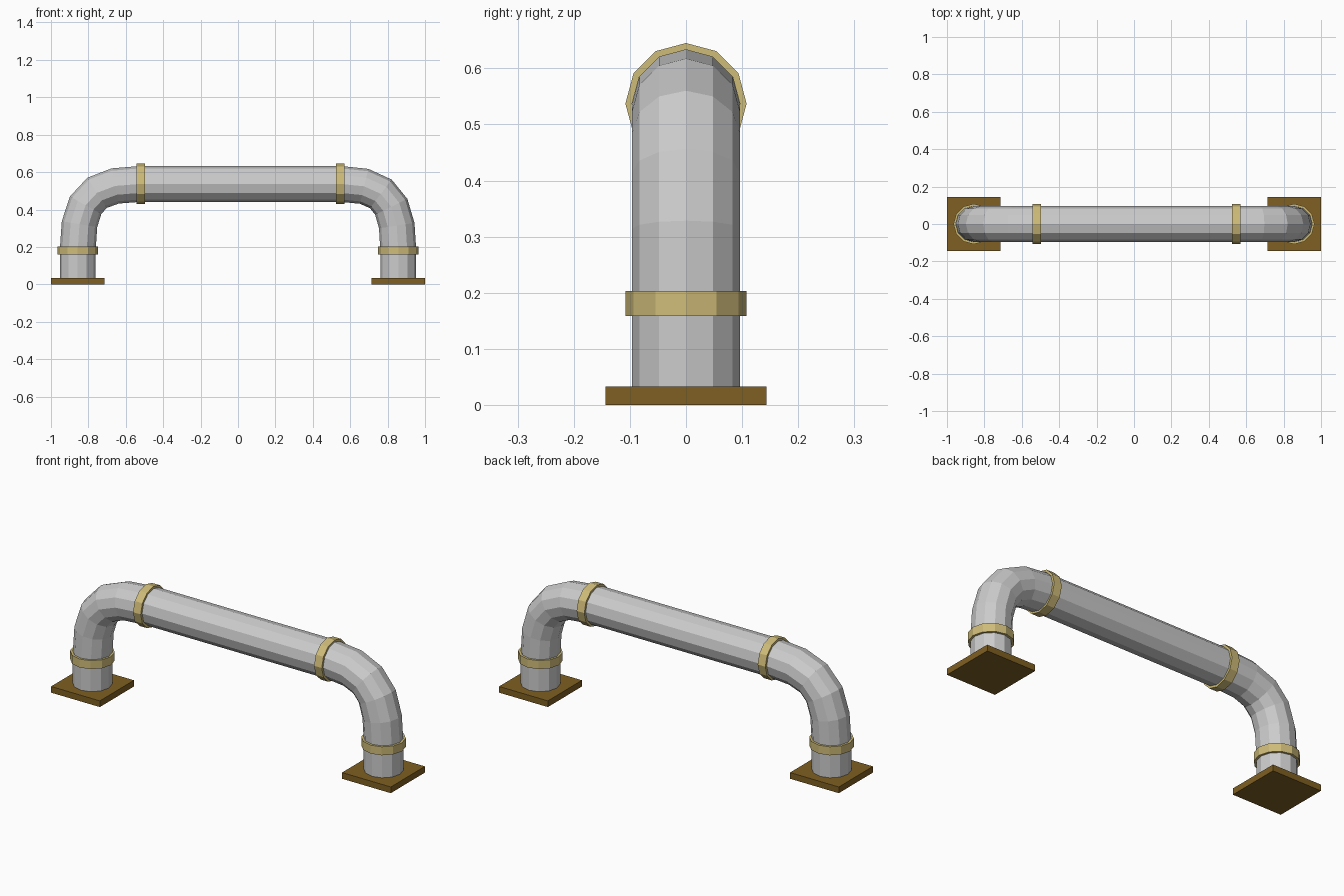
import bpy, bmesh, math
from mathutils import Vector

if "Cube" in bpy.data.objects:
    bpy.data.objects.remove(bpy.data.objects["Cube"])

SIDES = 12
PIPE_R, RING_R, RING_W = 0.096, 0.108, 0.045
LEG_X, BAR_Z, RING_Z = 0.857, 0.537, 0.181


def material(name, rgb):
    m = bpy.data.materials.new(name)
    m.diffuse_color = (*rgb, 1)
    m.use_nodes = True
    m.node_tree.nodes["Principled BSDF"].inputs["Base Color"].default_value = m.diffuse_color
    return m


def finish(bm, name, mat=None):
    bmesh.ops.recalc_face_normals(bm, faces=bm.faces)
    mesh = bpy.data.meshes.new(name)
    bm.to_mesh(mesh)
    bm.free()
    obj = bpy.data.objects.new(name, mesh)
    bpy.context.collection.objects.link(obj)
    if mat:
        mesh.materials.append(mat)
    return obj


def add_loop(bm, centre, tangent, radius):
    # twelve-sided cross-section square to a tangent lying in the XZ plane
    across = Vector((0, 1, 0))
    up = tangent.normalized().cross(across)
    steps = [2 * math.pi * i / SIDES for i in range(SIDES)]
    return [bm.verts.new(centre + radius * (math.cos(a) * up + math.sin(a) * across))
            for a in steps]


def bridge(bm, a, b):
    for i in range(SIDES):
        j = (i + 1) % SIDES
        bm.faces.new((a[i], a[j], b[j], b[i]))


def bend(side, bar_x, rise, run, segments=5):
    # bezier elbow from a leg to the bar: list of (point, tangent)
    p = [Vector((side * LEG_X, 0, RING_Z)), Vector((side * LEG_X, 0, RING_Z + rise)),
         Vector((side * (bar_x + run), 0, BAR_Z)), Vector((side * bar_x, 0, BAR_Z))]
    out = []
    for k in range(segments + 1):
        t = k / segments
        s = 1 - t
        pos = s**3 * p[0] + 3 * s * s * t * p[1] + 3 * s * t * t * p[2] + t**3 * p[3]
        tan = s * s * (p[1] - p[0]) + 2 * s * t * (p[2] - p[1]) + t * t * (p[3] - p[2])
        out.append((pos, tan))
    return out


def collar(name, centre, axis, mat):
    bm = bmesh.new()
    half = axis * RING_W / 2
    loops = [add_loop(bm, centre + s * half, axis, r)
             for s, r in ((-1, PIPE_R), (-1, RING_R), (1, RING_R), (1, PIPE_R))]
    for i in range(4):
        bridge(bm, loops[i], loops[(i + 1) % 4])
    finish(bm, name, mat)


brass = material("brass", (0.62, 0.50, 0.19))
brown = material("brown", (0.21, 0.115, 0.016))
UP, ALONG = Vector((0, 0, 1)), Vector((1, 0, 0))

# Pipe: left leg, elbow, bar, elbow, right leg
left = bend(-1, 0.52, 0.27, 0.265)
right = [(p, -t) for p, t in reversed(bend(1, 0.546, 0.25, 0.25))]
path = ([(Vector((-LEG_X, 0, 0.02)), UP)] + left + right
        + [(Vector((LEG_X, 0, 0.02)), -UP)])
bm = bmesh.new()
loops = [add_loop(bm, p, t, PIPE_R) for p, t in path]
for a, b in zip(loops, loops[1:]):
    bridge(bm, a, b)
bm.faces.new(loops[0])
bm.faces.new(loops[-1])
finish(bm, "pipe")

# Collars and base plates
for label, side, bar_x in (("left", -1, 0.52), ("right", 1, 0.546)):
    collar(label + "_leg_collar", Vector((side * LEG_X, 0, RING_Z)), UP, brass)
    collar(label + "_bar_collar", Vector((side * bar_x, 0, BAR_Z)), ALONG, brass)
    bm = bmesh.new()
    bmesh.ops.create_cube(bm, size=1)
    bmesh.ops.scale(bm, vec=(0.287, 0.287, 0.033), verts=bm.verts)
    bmesh.ops.translate(bm, vec=(side * 0.8565, 0, 0.0165), verts=bm.verts)
    finish(bm, label + "_base_plate", brown)
